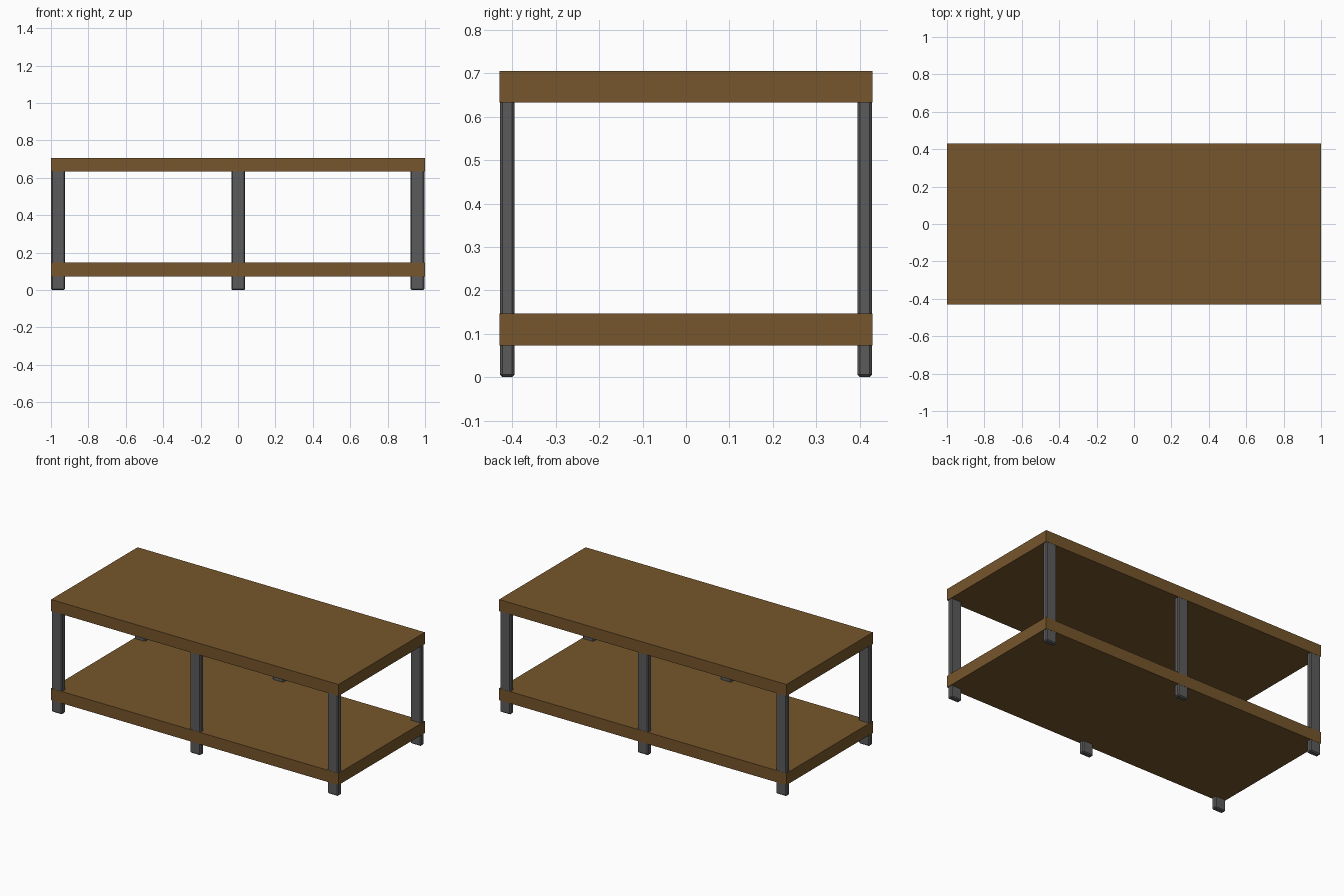
import bpy

if "Cube" in bpy.data.objects:
    bpy.data.objects.remove(bpy.data.objects["Cube"])

def material(name, color):
    m = bpy.data.materials.new(name)
    m.diffuse_color = (*color, 1)
    m.use_nodes = True
    m.node_tree.nodes["Principled BSDF"].inputs["Base Color"].default_value = m.diffuse_color
    return m

wood = material("brown wood", (0.18, 0.092, 0.025))
metal = material("dark grey metal", (0.105, 0.105, 0.105))

def box(name, x, y, z, mat, bevel=0.0):
    """Box from (min, max) pairs along each axis."""
    bpy.ops.mesh.primitive_cube_add(size=1, location=[sum(p) / 2 for p in (x, y, z)])
    o = bpy.context.object
    o.name = name
    o.scale = [p[1] - p[0] for p in (x, y, z)]
    bpy.ops.object.transform_apply(location=False, rotation=False, scale=True)
    o.data.materials.append(mat)
    if bevel:
        b = o.modifiers.new("edge bevel", 'BEVEL')
        b.width = bevel
        b.segments = 1
    return o

# Tabletop and lower shelf
box("tabletop", (-1, 1), (-0.43, 0.43), (0.633, 0.706), wood)
box("lower_shelf", (-1, 1), (-0.43, 0.43), (0.073, 0.147), wood)

# Three flat legs along the front and back, slightly inside the boards
for side, y in (("front", (-0.429, -0.395)), ("back", (0.395, 0.429))):
    for label, cx in (("left", -0.962), ("middle", 0.001), ("right", 0.959)):
        box(f"{side}_{label}_leg", (cx - 0.037, cx + 0.037), y, (0, 0.64), metal, 0.006)
